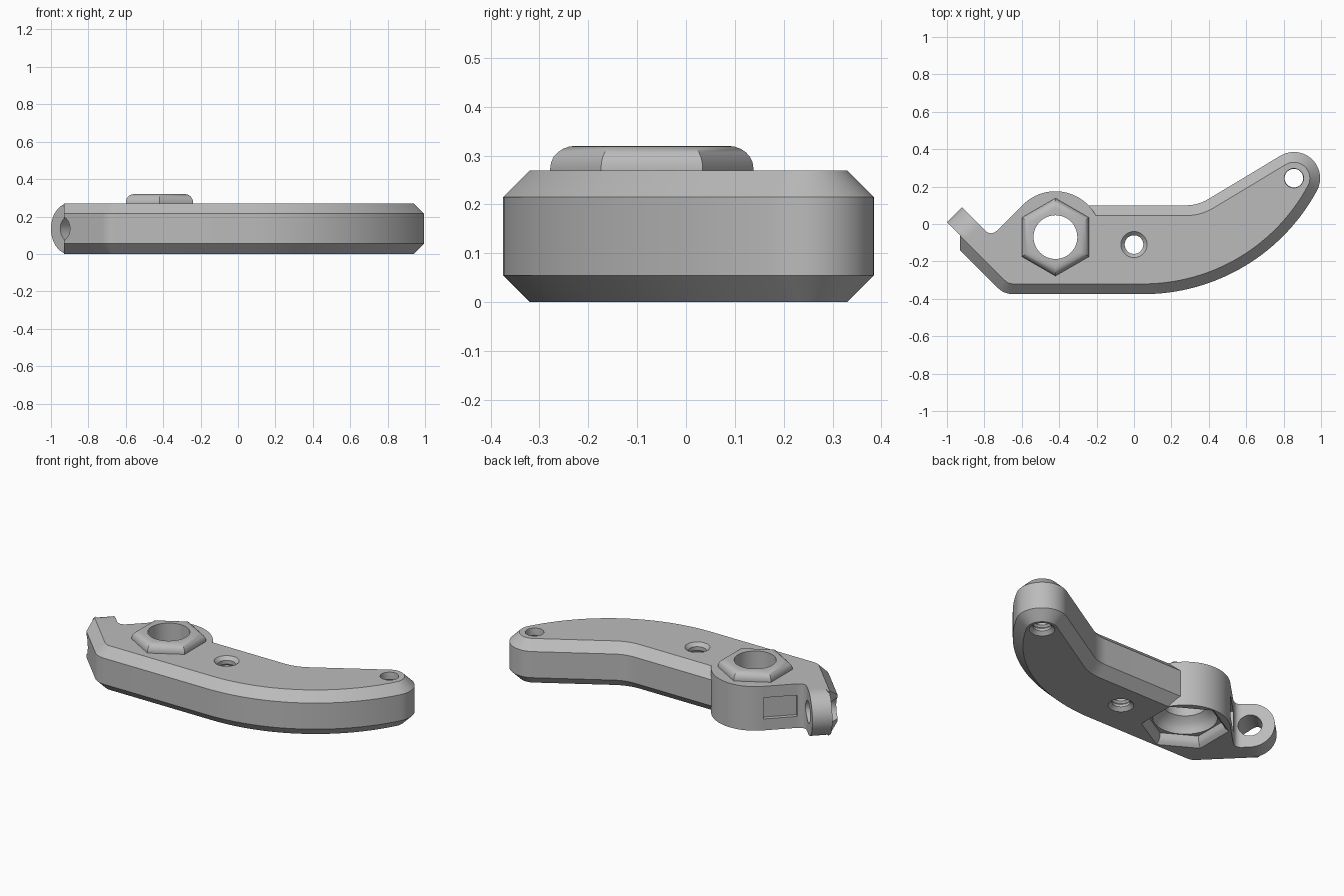
import bpy, bmesh
from math import sin, cos, pi, radians, sqrt
from mathutils import Vector, Matrix

if "Cube" in bpy.data.objects:
    bpy.data.objects.remove(bpy.data.objects["Cube"])

metal = bpy.data.materials.new("plain_grey")
metal.use_nodes = True
GREY = (0.5, 0.5, 0.5, 1)
metal.diffuse_color = GREY
metal.node_tree.nodes["Principled BSDF"].inputs["Base Color"].default_value = GREY

H = 0.27            # plate height
C = 0.055           # edge chamfer
HUB = (-0.42, -0.07)
CORNER = (-0.763, -0.067)


def arc(center, r, a0, a1, n):
    """Points on an arc, angles in degrees."""
    angles = [radians(a0 + (a1 - a0) * i / n) for i in range(n + 1)]
    return [(center[0] + r * cos(a), center[1] + r * sin(a)) for a in angles]


def fillet(p, q, r, n=6):
    """Rounded corner at q, from p to r."""
    p, q, r = Vector(p), Vector(q), Vector(r)
    return [tuple(p * (1 - t) ** 2 + q * 2 * t * (1 - t) + r * t * t)
            for t in (i / n for i in range(n + 1))]


def ring(center, r, z, sides, turn=0.0):
    return [(center[0] + r * cos(turn + 2 * pi * i / sides),
             center[1] + r * sin(turn + 2 * pi * i / sides), z) for i in range(sides)]


def loft(name, rings):
    """Closed solid through rings that have equal point counts."""
    bm = bmesh.new()
    loops = [[bm.verts.new(p) for p in r] for r in rings]
    n = len(loops[0])
    for a, b in zip(loops, loops[1:]):
        for i in range(n):
            j = (i + 1) % n
            bm.faces.new((a[i], a[j], b[j], b[i]))
    bm.faces.new(loops[0][::-1])
    bm.faces.new(loops[-1])
    bmesh.ops.recalc_face_normals(bm, faces=bm.faces)
    mesh = bpy.data.meshes.new(name)
    bm.to_mesh(mesh)
    bm.free()
    mesh.materials.append(metal)
    ob = bpy.data.objects.new(name, mesh)
    bpy.context.collection.objects.link(ob)
    return ob


def inset(points, widths):
    """Offset each edge of a counterclockwise outline inward by its own width."""
    pts = [Vector(p) for p in points]
    n = len(pts)
    normals = []
    for i in range(n):
        d = (pts[(i + 1) % n] - pts[i]).normalized()
        normals.append(Vector((-d.y, d.x)))
    out = []
    for i, p in enumerate(pts):
        a, b, wa, wb = normals[i - 1], normals[i], widths[i - 1], widths[i]
        det = a.x * b.y - a.y * b.x
        if abs(det) < 1e-4:
            out.append(p + b * wb)
        else:
            out.append(p + Vector(((wa * b.y - wb * a.y) / det,
                                   (wb * a.x - wa * b.x) / det)))
    return out


def combine(target, other, operation):
    mod = target.modifiers.new("join", "BOOLEAN")
    mod.operation, mod.solver, mod.object = operation, "EXACT", other
    bpy.context.view_layer.objects.active = target
    bpy.ops.object.modifier_apply(modifier=mod.name)
    bpy.data.objects.remove(other)


def at(points, z):
    return [(p[0], p[1], z) for p in points]


# Curved arm with chamfered rim
rim = [(-0.93, -0.14)]
rim += fillet((-0.73, -0.34), (-0.695, -0.375), (-0.645, -0.375))
rim += arc((0.05, 0.68), 1.055, -90, -28.4, 32)
rim += arc((0.855, 0.245), 0.14, -28.4, 121, 24)[1:]
rim += fillet((0.395, 0.132), (0.341, 0.10), (0.28, 0.10), 8)
chamfers = [C] * len(rim)
rim += [(-0.40, 0.10), (-0.60, -0.10), (-0.75, -0.15), (-0.93, -0.05)]
chamfers += [0] * 4
inner = inset(rim, chamfers)
body = loft("lever_body", [at(inner, 0), at(rim, C), at(rim, H - C), at(inner, H)])

# Upright round hub with a filleted web toward the tab
web = [(-0.55, -0.28), (-0.2, -0.28)]
web += arc(HUB, 0.245, 0, 135, 28)
web += fillet((CORNER[0] + 0.04, CORNER[1] + 0.04), CORNER,
              (CORNER[0] - 0.03, CORNER[1] + 0.03))
web += [(-0.82, -0.10), (-0.75, -0.20)]
combine(body, loft("hub", [at(web, 0), at(web, H)]), "UNION")

# Round-ended tab standing on the diagonal
K = sqrt(0.5)
TIP = 0.579         # centre of the round end along the diagonal


def diagonal(s, z, d):
    return ((d - s) * K, (d + s) * K, z)


side = [(0.45, 0)] + arc((TIP, H / 2), H / 2, -90, 90, 28) + [(0.45, H)]
tab = loft("tab", [[diagonal(s, z, d) for s, z in side] for d in (-0.99 * K, -0.83 * K)])
combine(body, tab, "UNION")

# Hexagonal boss with a rounded top edge
boss_rings = [ring(HUB, 0.208, 0.24, 6, pi / 2)]
for i in range(7):
    a = i * pi / 12
    boss_rings.append(ring(HUB, 0.208 - 0.052 * (1 - cos(a)), 0.275 + 0.045 * sin(a), 6, pi / 2))
combine(body, loft("hex_boss", boss_rings), "UNION")

# Flared hexagonal socket underneath
socket = [(0.25, -0.01), (0.24, 0), (0.222, 0.015), (0.213, 0.035), (0.21, 0.06)]
combine(body, loft("socket_cut", [ring(HUB, r, z, 6, pi / 2) for r, z in socket]), "DIFFERENCE")

# Bowl and bore through the hub
bore = [(0.178, 0.05), (0.17, 0.085), (0.15, 0.115), (0.117, 0.14), (0.117, 0.4)]
combine(body, loft("bore_cut", [ring(HUB, r, z, 48) for r, z in bore]), "DIFFERENCE")


# Threaded holes with countersunk mouths
def threaded_hole(center, top_mouth):
    profile = [(0.07, -0.02), (0.07, 0), (0.05, 0.02)]
    for i in range(6):
        z = 0.035 + i * 0.034
        profile += [(0.05, z), (0.06, z + 0.011), (0.05, z + 0.022)]
    profile += [(0.05, 0.25), (top_mouth, H), (top_mouth, H + 0.02)]
    cutter = loft("hole_cut", [ring(center, r, z, 28) for r, z in profile])
    combine(body, cutter, "DIFFERENCE")


threaded_hole((0.0, -0.11), 0.07)
threaded_hole((0.855, 0.245), 0.052)

# Cross hole through the tab
circle = arc((TIP, H / 2), 0.065, 0, 360, 32)[:-1]
cross = loft("cross_cut", [[diagonal(s, z, d) for s, z in circle] for d in (-0.9, -0.54)])
combine(body, cross, "DIFFERENCE")

# Shallow recess in the web wall
wall = 0.696 * K
slot = [(wall - 0.025, 0.07), (wall + 0.05, 0.07), (wall + 0.05, 0.2), (wall - 0.025, 0.2)]
recess = loft("recess_cut", [[diagonal(s, z, d) for s, z in slot] for d in (-0.54, -0.35)])
combine(body, recess, "DIFFERENCE")

# Smooth curved walls, keep hard edges
bpy.ops.object.select_all(action="DESELECT")
body.select_set(True)
bpy.context.view_layer.objects.active = body
bpy.ops.object.shade_smooth_by_angle(angle=radians(28))
